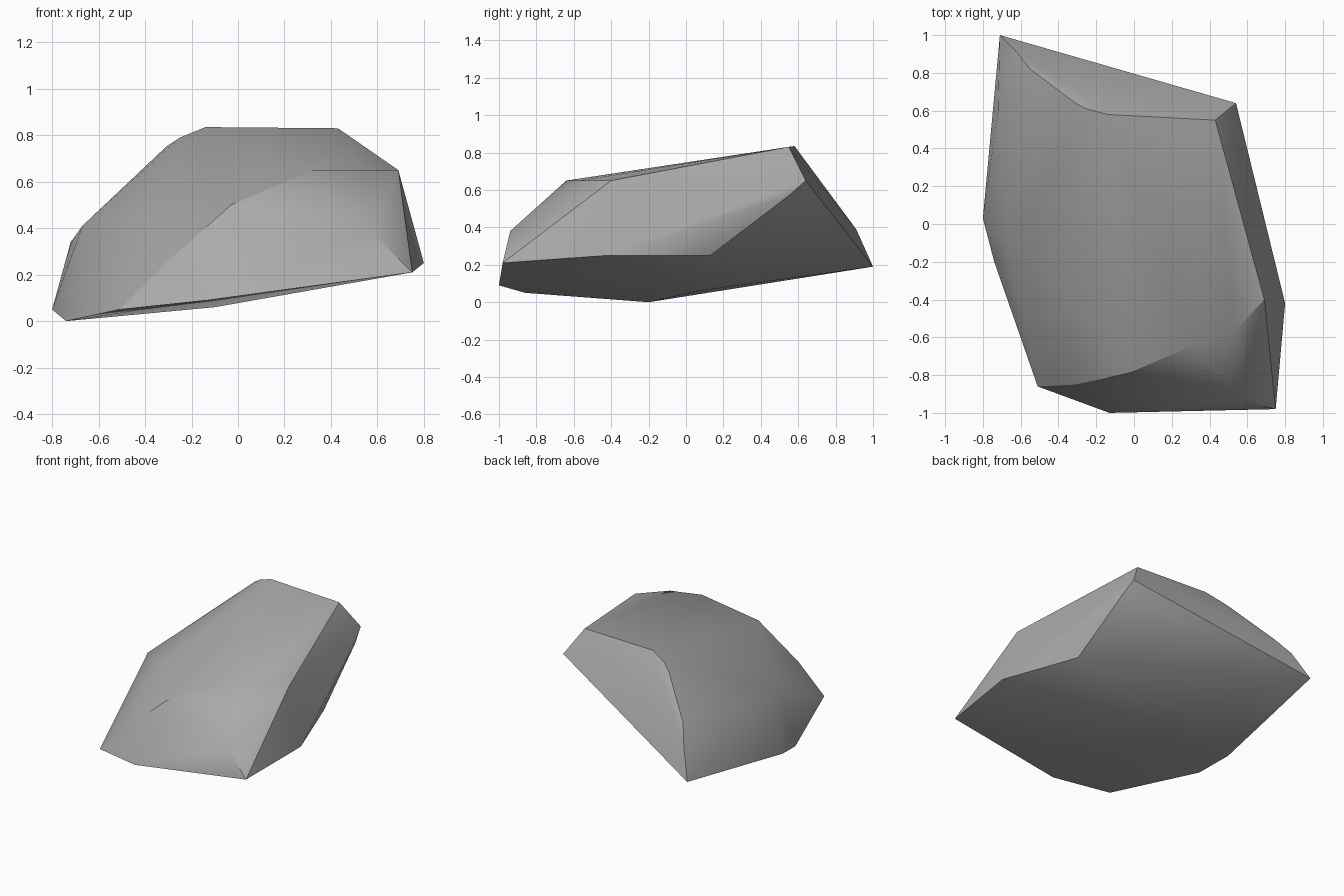
import bpy
import bmesh
import math

default_cube = bpy.data.objects.get("Cube")
if default_cube:
    bpy.data.objects.remove(default_cube, do_unlink=True)


def make_material(name, color):
    material = bpy.data.materials.new(name)
    material.use_nodes = True
    material.diffuse_color = color
    shader = material.node_tree.nodes["Principled BSDF"]
    shader.inputs["Base Color"].default_value = color
    return material


# Corner points of the boulder, grouped by the side they shape
underside = [(-.74, -.2, 0), (-.8, .03, .05), (-.1, .07, .06), (.6, .13, .25)]
front_foot = [(-.51, -.86, .05), (-.13, -1, .09), (.75, -.98, .21), (.8, -.42, .25)]
front_brow = [(-.31, -.85, .25), (-.03, -.79, .5), (.32, -.64, .65),
              (.53, -.57, .65), (.58, -.94, .38), (.69, -.4, .65)]
left_slope = [(-.67, -.08, .41), (-.4, -.35, .5), (-.72, .6, .34)]
back_crest = [(-.62, .91, .39), (-.55, .82, .51), (-.31, .64, .75),
              (-.25, .61, .79), (-.14, .58, .835), (.43, .55, .83)]
back_foot = [(-.71, 1, .19), (.54, .64, .65), (.56, .55, .57)]


def make_boulder(name, corners, material):
    """Wrap the corner points in a closed faceted shell."""
    shell = bmesh.new()
    for corner in corners:
        shell.verts.new(corner)
    hull = bmesh.ops.convex_hull(shell, input=shell.verts)
    unused = {item for key in ("geom_interior", "geom_unused")
              for item in hull[key] if isinstance(item, bmesh.types.BMVert)}
    bmesh.ops.delete(shell, geom=list(unused), context="VERTS")
    bmesh.ops.recalc_face_normals(shell, faces=shell.faces)
    mesh = bpy.data.meshes.new(name)
    shell.to_mesh(mesh)
    shell.free()
    mesh.materials.append(material)
    boulder = bpy.data.objects.new(name, mesh)
    bpy.context.collection.objects.link(boulder)
    return boulder


stone = make_material("stone_grey", (.4, .4, .4, 1))
boulder = make_boulder(
    "boulder",
    underside + front_foot + front_brow + left_slope + back_crest + back_foot,
    stone,
)

# Soften the shallow creases while the steep ridges stay crisp
bpy.ops.object.select_all(action="DESELECT")
boulder.select_set(True)
bpy.context.view_layer.objects.active = boulder
bpy.ops.object.shade_smooth_by_angle(angle=math.radians(30))
